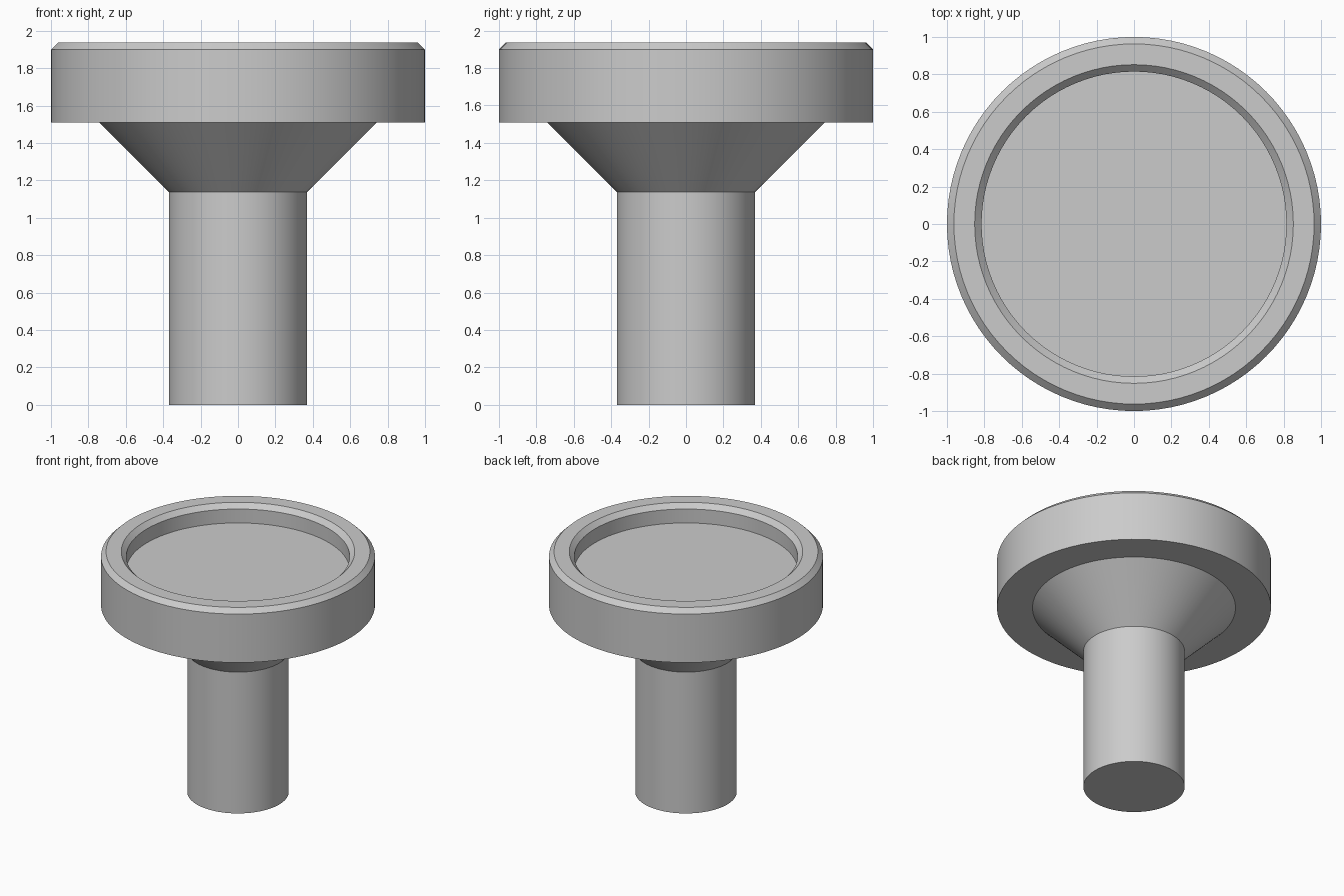
import bpy
import bmesh
import math

cube = bpy.data.objects.get("Cube")
if cube:
    bpy.data.objects.remove(cube, do_unlink=True)

SIDES = 96
BEVEL = 0.037
TOP = 1.936
FLOOR = 1.787
STEM_R, NECK_R, RIM_R, DISH_R = 0.37, 0.741, 1.0, 0.815
NECK_Z, HEAD_Z = 1.138, 1.508

grey = bpy.data.materials.new("plain_grey")
grey.use_nodes = True
colour = (0.6, 0.6, 0.6, 1)
grey.diffuse_color = colour
grey.node_tree.nodes["Principled BSDF"].inputs["Base Color"].default_value = colour


def lathe(name, profile, material):
    """Turn a (radius, height) profile around z into a closed solid."""
    bm = bmesh.new()
    rings = []
    for r, z in profile:
        rings.append([bm.verts.new((r * math.cos(a), r * math.sin(a), z))
                      for a in (math.tau * i / SIDES for i in range(SIDES))])
    for low, high in zip(rings, rings[1:]):
        for i in range(SIDES):
            j = (i + 1) % SIDES
            bm.faces.new((low[i], low[j], high[j], high[i]))
    bm.faces.new(rings[0][::-1])
    bm.faces.new(rings[-1])
    bmesh.ops.recalc_face_normals(bm, faces=bm.faces)
    mesh = bpy.data.meshes.new(name)
    bm.to_mesh(mesh)
    bm.free()
    mesh.materials.append(material)
    obj = bpy.data.objects.new(name, mesh)
    bpy.context.collection.objects.link(obj)
    bpy.ops.object.select_all(action="DESELECT")
    obj.select_set(True)
    bpy.context.view_layer.objects.active = obj
    bpy.ops.object.shade_smooth_by_angle(angle=math.radians(25))
    return obj


# One-piece turned knob: stem, flared neck, bevelled rim and recessed dish
lathe("dished_knob", [
    (STEM_R, 0), (STEM_R, NECK_Z),
    (NECK_R, HEAD_Z),
    (RIM_R, HEAD_Z), (RIM_R, TOP - BEVEL), (RIM_R - BEVEL, TOP),
    (DISH_R + BEVEL, TOP), (DISH_R, TOP - BEVEL),
    (DISH_R, FLOOR),
], grey)
